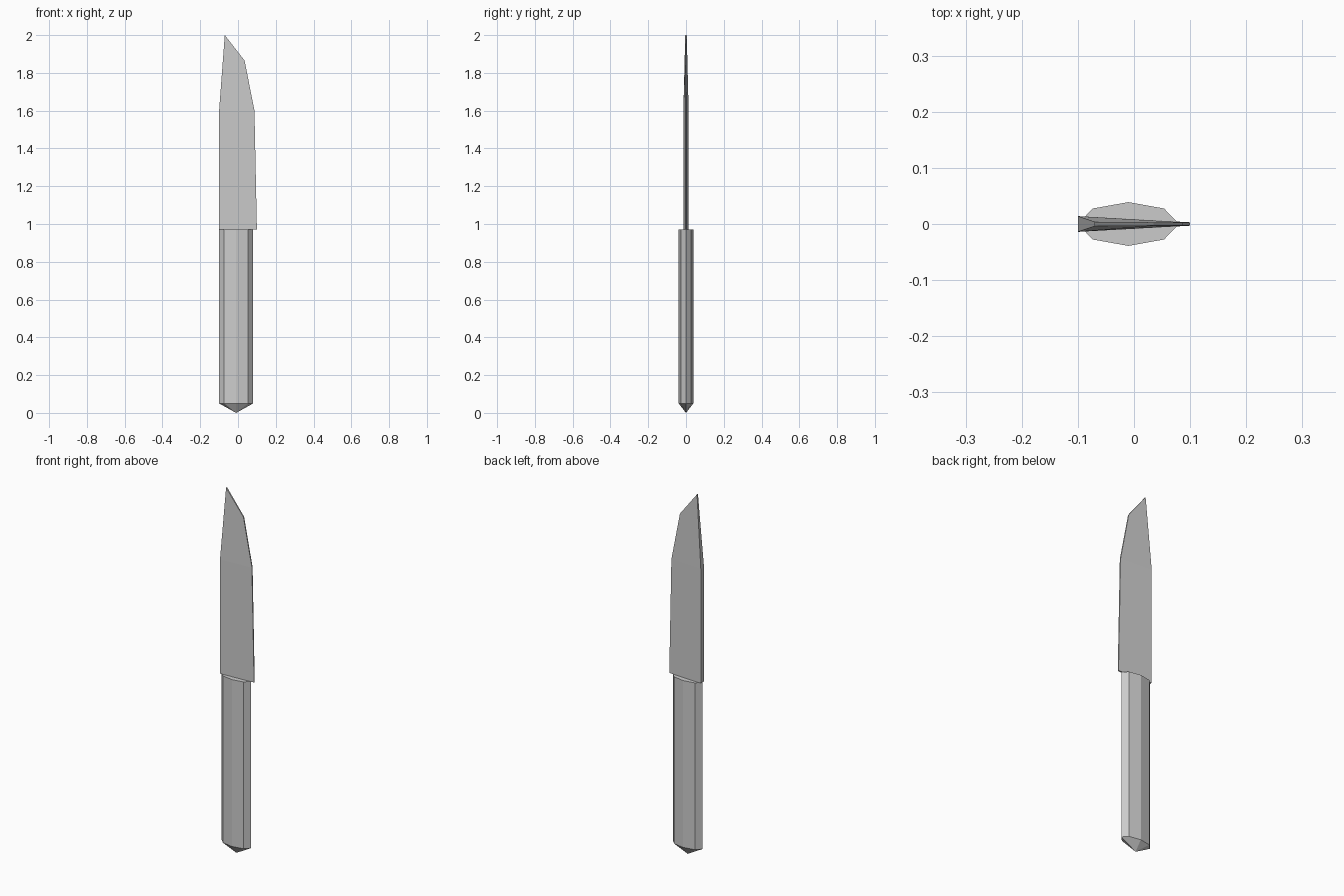
import bpy, math

if "Cube" in bpy.data.objects:
    bpy.data.objects.remove(bpy.data.objects["Cube"])


def add_mesh(name, verts, faces):
    mesh = bpy.data.meshes.new(name)
    mesh.from_pydata(verts, [], faces)
    mesh.validate()
    ob = bpy.data.objects.new(name, mesh)
    bpy.context.collection.objects.link(ob)
    return ob


# Handle: flattened octagonal grip with a pointed pommel
N = 8
CX, RX, RY = -0.01, 0.09, 0.039
ring = [(CX + RX * math.cos(math.tau * i / N), RY * math.sin(math.tau * i / N)) for i in range(N)]
verts = [(x, y, z) for z in (0.05, 0.97) for x, y in ring] + [(CX, 0, 0)]
faces = [tuple(range(N, 2 * N))]
for i in range(N):
    j = (i + 1) % N
    faces += [(i, j, N + j, N + i), (j, i, 2 * N)]
add_mesh("handle", verts, faces)

# Blade: rows of (z, spine x, spine half thickness, edge x, edge half thickness)
rows = [
    (0.97, -0.10, 0.014, 0.10, 0.003),
    (1.60, -0.10, 0.014, 0.087, 0.003),
]
verts = []
for z, xs, ts, xe, te in rows:
    verts += [(xs, -ts, z), (xe, -te, z), (xe, te, z), (xs, ts, z)]
# Clipped tip: spine point is higher than the edge corner
verts += [(-0.07, -0.004, 2.0), (0.035, -0.003, 1.865),
          (0.035, 0.003, 1.865), (-0.07, 0.004, 2.0)]
faces = [(3, 2, 1, 0), (8, 9, 10, 11)]
for r in (0, 4):
    for i in range(4):
        j = (i + 1) % 4
        faces.append((r + i, r + j, r + 4 + j, r + 4 + i))
add_mesh("blade", verts, faces)
